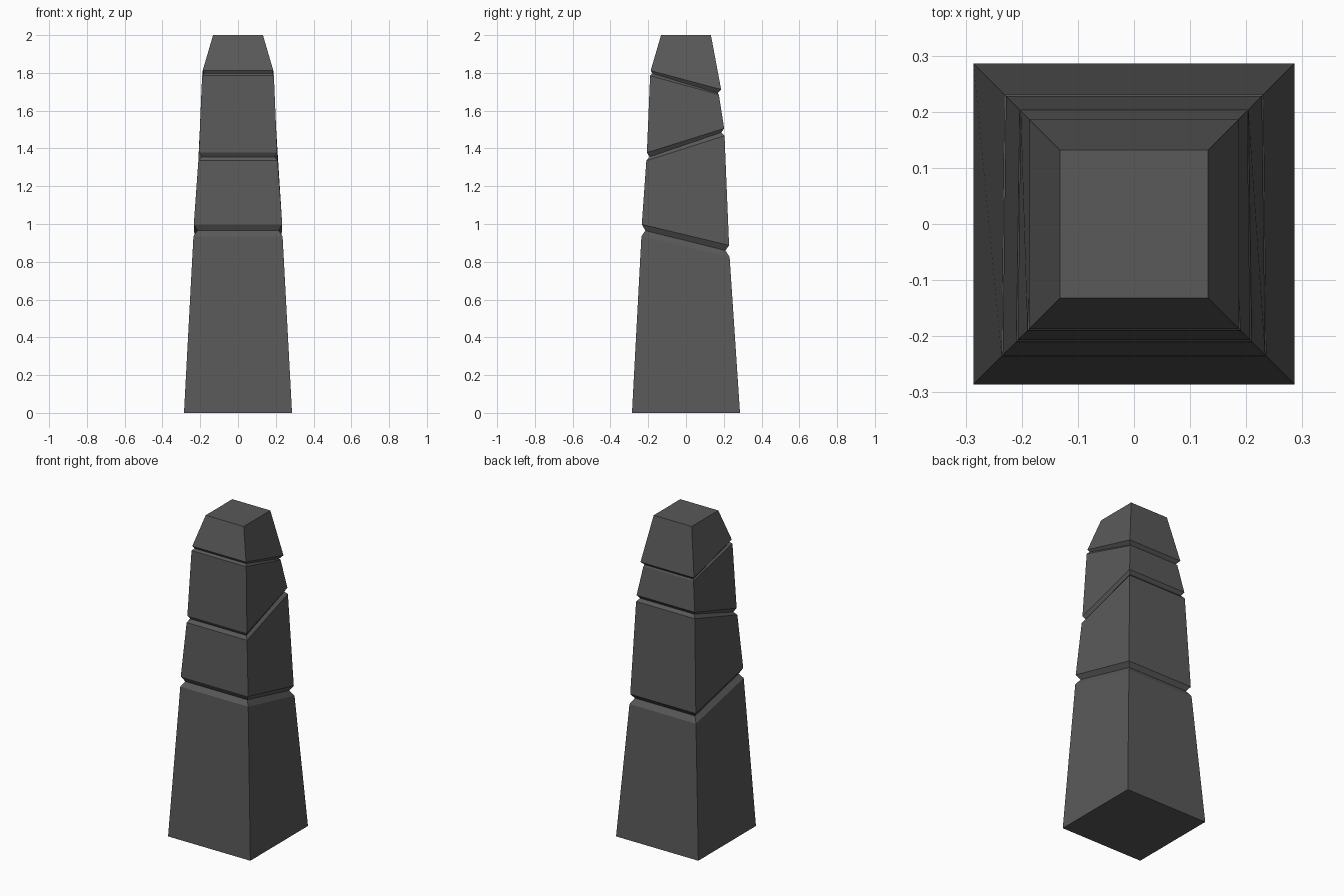
import bpy, bmesh

if "Cube" in bpy.data.objects:
    bpy.data.objects.remove(bpy.data.objects["Cube"])

stone = bpy.data.materials.new("dark grey stone")
stone.diffuse_color = (0.10, 0.10, 0.10, 1)
stone.use_nodes = True
stone.node_tree.nodes["Principled BSDF"].inputs["Base Color"].default_value = stone.diffuse_color

# Slanted square rings: front half-width, front height, back half-width, back height
rings = [
    (0.286, 0.0, 0.286, 0.0),                                   # base
    (0.236, 0.935, 0.231, 0.825), (0.215, 0.965, 0.209, 0.86),  # lower groove
    (0.234, 0.998, 0.228, 0.887),
    (0.210, 1.335, 0.204, 1.467), (0.193, 1.355, 0.187, 1.485),  # middle groove
    (0.207, 1.378, 0.202, 1.506),
    (0.190, 1.785, 0.174, 1.685), (0.178, 1.797, 0.168, 1.693),  # upper groove
    (0.187, 1.812, 0.186, 1.712),
    (0.132, 2.0, 0.132, 2.0),                                   # flat top
]

bm = bmesh.new()
loops = []
for f, zf, b, zb in rings:
    corners = [(-f, -f, zf), (f, -f, zf), (b, b, zb), (-b, b, zb)]
    loops.append([bm.verts.new(c) for c in corners])

# Walls between successive rings, then end caps
for lo, hi in zip(loops, loops[1:]):
    for i in range(4):
        j = (i + 1) % 4
        bm.faces.new((lo[i], lo[j], hi[j], hi[i]))
bm.faces.new(loops[0][::-1])
bm.faces.new(loops[-1])
bmesh.ops.recalc_face_normals(bm, faces=bm.faces)

mesh = bpy.data.meshes.new("obelisk")
bm.to_mesh(mesh)
bm.free()
mesh.materials.append(stone)
bpy.context.collection.objects.link(bpy.data.objects.new("obelisk", mesh))
